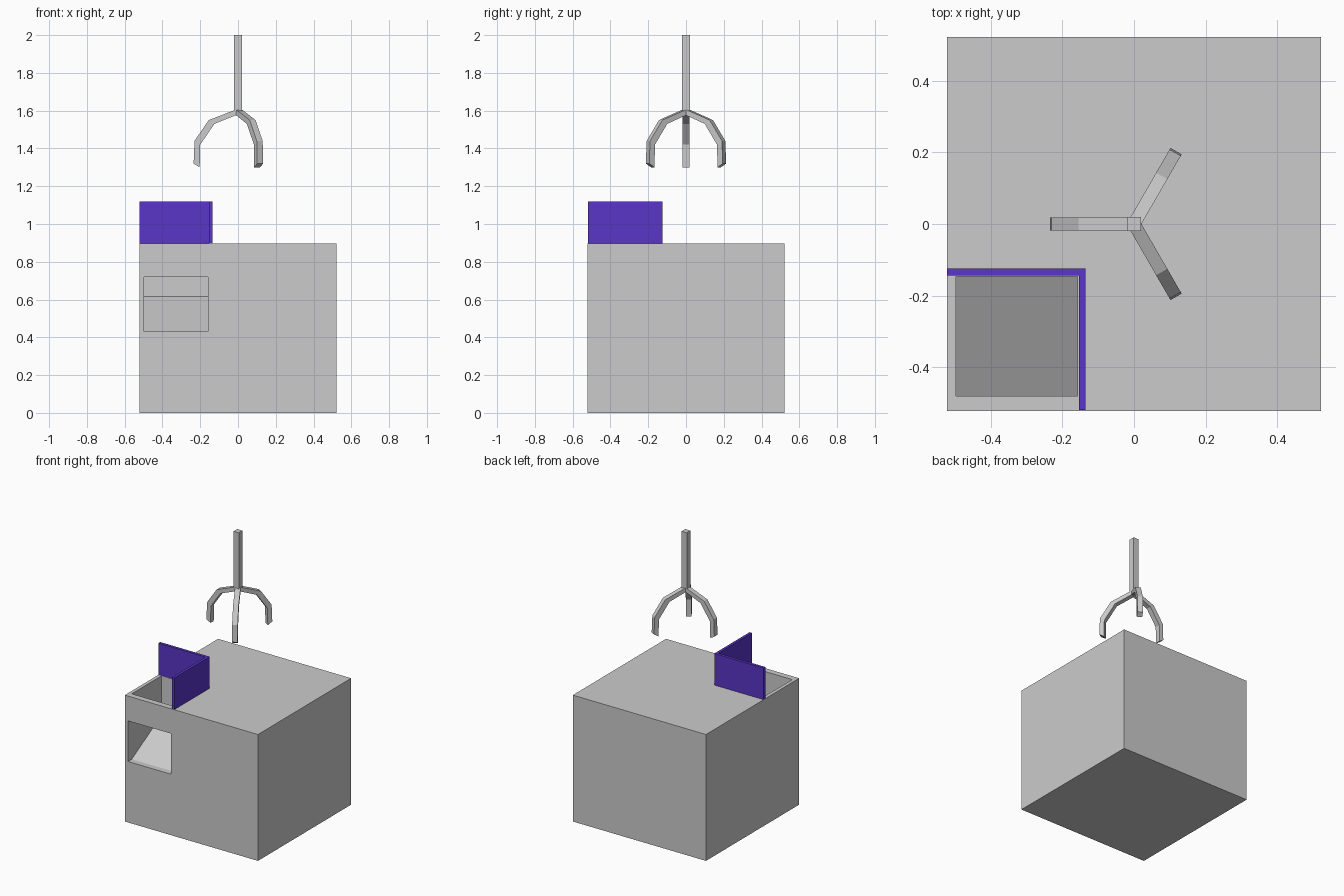
import bpy, bmesh
from math import radians
from mathutils import Matrix

if "Cube" in bpy.data.objects:
    bpy.data.objects.remove(bpy.data.objects["Cube"])


def finish(bm, name, mat=None):
    bmesh.ops.recalc_face_normals(bm, faces=bm.faces)
    mesh = bpy.data.meshes.new(name)
    bm.to_mesh(mesh)
    bm.free()
    obj = bpy.data.objects.new(name, mesh)
    bpy.context.collection.objects.link(obj)
    if mat:
        mesh.materials.append(mat)
    return obj


def box(name, lo, hi, mat=None):
    bm = bmesh.new()
    size = [b - a for a, b in zip(lo, hi)]
    mid = [(a + b) / 2 for a, b in zip(lo, hi)]
    bmesh.ops.create_cube(bm, size=1, matrix=Matrix.Translation(mid) @ Matrix.Diagonal((*size, 1)))
    return finish(bm, name, mat)


def prism(name, points, direction):
    """Extrude a closed 3D outline along a direction."""
    bm = bmesh.new()
    face = bm.faces.new([bm.verts.new(p) for p in points])
    ext = bmesh.ops.extrude_face_region(bm, geom=[face], use_keep_orig=True)
    verts = [g for g in ext["geom"] if isinstance(g, bmesh.types.BMVert)]
    bmesh.ops.translate(bm, verts=verts, vec=direction)
    return finish(bm, name)


# Cabinet with a prize chute: shaft from the top, sloped floor, opening in front
H, T = 0.522, 0.896
cabinet = box("cabinet", (-H, -H, 0), (H, H, T))
chute = [(-0.48, 1.0), (-0.147, 1.0), (-0.147, 0.617), (-0.48, 0.432),
         (-0.6, 0.432), (-0.6, 0.72), (-0.48, 0.72)]
cutter = prism("chute_cutter", [(-0.497, y, z) for y, z in chute], (0.339, 0, 0))
cutter.hide_render = True
mod = cabinet.modifiers.new("chute", 'BOOLEAN')
mod.operation = 'DIFFERENCE'
mod.solver = 'EXACT'
mod.object = cutter
bpy.context.view_layer.objects.active = cabinet
bpy.ops.object.modifier_apply(modifier=mod.name)
bpy.data.objects.remove(cutter)

# Purple guard panels around the chute
purple = bpy.data.materials.new("purple_panel")
purple.diffuse_color = (0.10, 0.035, 0.57, 1)
purple.use_nodes = True
purple.node_tree.nodes["Principled BSDF"].inputs["Base Color"].default_value = purple.diffuse_color
box("guard_back", (-H, -0.144, T), (-0.135, -0.124, 1.12), purple)
box("guard_side", (-0.154, -0.52, T), (-0.135, -0.144, 1.12), purple)

# Claw: square rod and three bent fingers
box("claw_rod", (-0.02, -0.02, 1.59), (0.02, 0.02, 2.0))
outer = [(0.0, 1.61), (0.155, 1.55), (0.23, 1.44), (0.235, 1.32)]
inner = [(0.203, 1.30), (0.2, 1.42), (0.125, 1.53), (0.0, 1.58)]
for i in range(3):
    finger = prism(f"claw_finger_{i + 1}", [(r, -0.018, z) for r, z in outer + inner], (0, 0.036, 0))
    finger.data.transform(Matrix.Rotation(radians(60 + 120 * i), 4, 'Z'))
